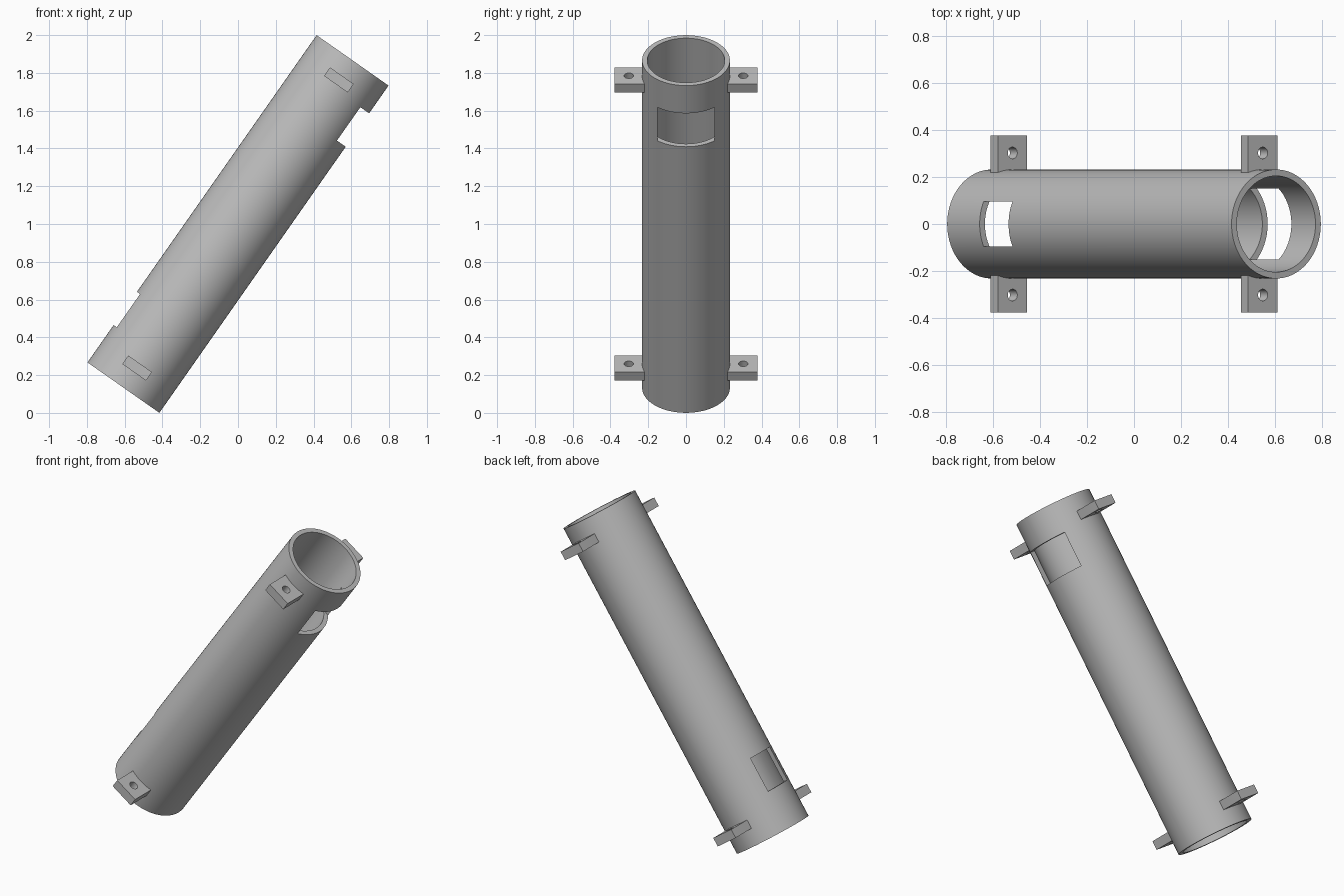
import bpy, bmesh, math
from mathutils import Matrix, Vector

cube = bpy.data.objects.get("Cube")
if cube:
    bpy.data.objects.remove(cube, do_unlink=True)

R_OUT, R_IN, LENGTH = 0.2325, 0.205, 2.115
TILT = Matrix.Translation((0, 0, 1)) @ Matrix.Rotation(math.radians(35), 4, 'Y')

grey = bpy.data.materials.new("plain grey")
grey.use_nodes = True
colour = (0.5, 0.5, 0.5, 1)
grey.diffuse_color = colour
grey.node_tree.nodes["Principled BSDF"].inputs["Base Color"].default_value = colour


def make_object(name, bm):
    mesh = bpy.data.meshes.new(name)
    bmesh.ops.recalc_face_normals(bm, faces=bm.faces)
    bm.to_mesh(mesh)
    bm.free()
    mesh.materials.append(grey)
    obj = bpy.data.objects.new(name, mesh)
    bpy.context.collection.objects.link(obj)
    return obj


def box(name, low, high):
    low, high = Vector(low), Vector(high)
    bm = bmesh.new()
    bmesh.ops.create_cube(bm, size=1, matrix=Matrix.Translation((low + high) / 2)
                          @ Matrix.Diagonal(high - low).to_4x4())
    return make_object(name, bm)


def cylinder(name, radius, depth, centre, sides):
    bm = bmesh.new()
    bmesh.ops.create_cone(bm, cap_ends=True, segments=sides, radius1=radius,
                          radius2=radius, depth=depth,
                          matrix=Matrix.Translation(centre))
    return make_object(name, bm)


def cut(obj, cutter):
    """Subtract the cutter, keep the result and discard the cutter."""
    cutter.hide_render = True
    mod = obj.modifiers.new("cut", 'BOOLEAN')
    mod.operation, mod.solver, mod.object = 'DIFFERENCE', 'EXACT', cutter
    bpy.context.view_layer.update()
    graph = bpy.context.evaluated_depsgraph_get()
    mesh = bpy.data.meshes.new_from_object(obj.evaluated_get(graph))
    obj.modifiers.clear()
    obj.data = mesh
    bpy.data.objects.remove(cutter, do_unlink=True)


def finish(obj):
    """Lean the part with the tube and smooth its round faces."""
    obj.data.transform(TILT)
    bpy.ops.object.select_all(action='DESELECT')
    obj.select_set(True)
    bpy.context.view_layer.objects.active = obj
    bpy.ops.object.shade_smooth_by_angle(angle=math.radians(30))


# Open tube with a wide window underneath and a narrow one on top
tube = cylinder("tube", R_OUT, LENGTH, (0, 0, 0), 96)
cut(tube, cylinder("bore_cutter", R_IN, LENGTH + 0.2, (0, 0, 0), 96))
cut(tube, box("upper_window_cutter", (0.1, -0.152, 0.662), (0.4, 0.152, 0.878)))
cut(tube, box("lower_window_cutter", (-0.4, -0.095, -0.816), (-0.1, 0.095, -0.601)))
finish(tube)

# Mounting lugs with screw holes, a pair near each end
for end, z in (("upper", 0.931), ("lower", -0.931)):
    for side, s in (("front", -1), ("back", 1)):
        y1, y2 = sorted((s * 0.212, s * 0.378))
        lug = box(f"{end}_{side}_lug", (-0.0765, y1, z - 0.0275), (0.0765, y2, z + 0.0275))
        cut(lug, cylinder("hole_cutter", 0.025, 0.2, (0, s * 0.303, z), 32))
        finish(lug)
